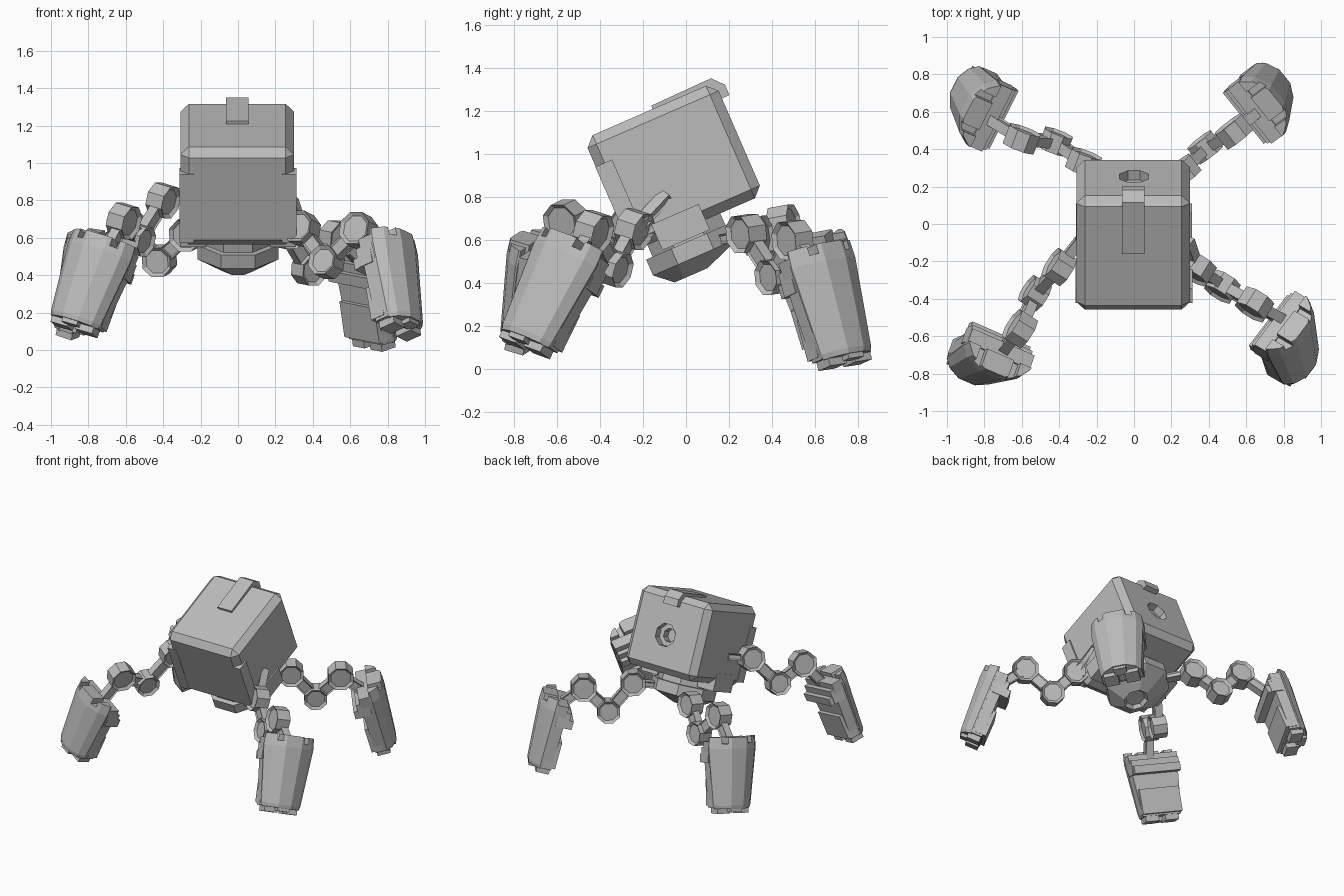
import bpy, bmesh, math
from mathutils import Matrix, Vector

old = bpy.data.objects.get("Cube")
if old:
    bpy.data.objects.remove(old, do_unlink=True)

grey = bpy.data.materials.new("plain grey")
grey.use_nodes = True
grey.diffuse_color = (0.5, 0.5, 0.5, 1)
grey.node_tree.nodes["Principled BSDF"].inputs["Base Color"].default_value = (0.5, 0.5, 0.5, 1)


def finish(name, bm, matrix):
    bmesh.ops.recalc_face_normals(bm, faces=bm.faces[:])
    mesh = bpy.data.meshes.new(name)
    bm.to_mesh(mesh)
    bm.free()
    mesh.materials.append(grey)
    ob = bpy.data.objects.new(name, mesh)
    bpy.context.scene.collection.objects.link(ob)
    ob.matrix_world = matrix
    return ob


def cut(ob, bm):
    """Subtract a solid given in the object's own space."""
    cutter = finish("cutter", bm, ob.matrix_world.copy())
    cutter.hide_render = True
    bpy.context.view_layer.update()
    mod = ob.modifiers.new("cut", 'BOOLEAN')
    mod.operation = 'DIFFERENCE'
    mod.object = cutter
    bpy.context.view_layer.objects.active = ob
    bpy.ops.object.modifier_apply(modifier="cut")
    bpy.data.objects.remove(cutter, do_unlink=True)


def loft(rings):
    """Skin a stack of equal rings and cap both ends."""
    bm = bmesh.new()
    loops = [[bm.verts.new(p) for p in ring] for ring in rings]
    n = len(loops[0])
    for a, b in zip(loops, loops[1:]):
        for i in range(n):
            j = (i + 1) % n
            bm.faces.new((a[i], a[j], b[j], b[i]))
    bm.faces.new(loops[0])
    bm.faces.new(loops[-1])
    bmesh.ops.recalc_face_normals(bm, faces=bm.faces[:])
    return bm


def box(x0, x1, y0, y1, z0, z1):
    rect = [(x0, y0), (x1, y0), (x1, y1), (x0, y1)]
    return loft([[(x, y, z) for x, y in rect] for z in (z0, z1)])


def octagon(radius):
    angles = [math.pi / 8 + i * math.pi / 4 for i in range(8)]
    return [(radius * math.cos(a), radius * math.sin(a)) for a in angles]


def frame(origin, z, x_hint):
    """Axes with z along the part and x as near the hint as possible."""
    z = z.normalized()
    x = (x_hint - x_hint.dot(z) * z).normalized()
    y = z.cross(x)
    m = Matrix((x, y, z)).transposed().to_4x4()
    m.translation = origin
    return m


def recess(bm, axis, inset, depth):
    faces = [f for f in bm.faces if abs(f.normal[axis]) > 0.9]
    bmesh.ops.inset_individual(bm, faces=faces, thickness=inset, depth=-depth)


# Tilted head box with a stepped socket in the back
tilt = Matrix.Rotation(math.radians(23.5), 4, 'X')
bm = box(-0.308, 0.3, -0.01, 0.655, 0.6, 1.17)
bmesh.ops.bevel(bm, geom=bm.edges[:], offset=0.045, segments=1, affect='EDGES', profile=0.5)
head = finish("head_box", bm, tilt)
steps = [(0.085, 0.75), (0.085, 0.6), (0.05, 0.6), (0.05, 0.54)]
cut(head, loft([[(x, y, z + 0.87) for x, z in octagon(r)] for r, y in steps]))

# Clip over the top rear edge
clip = [(0.34, 1.15), (0.34, 1.187), (0.645, 1.193), (0.693, 1.14), (0.693, 1.087), (0.6, 1.087)]
finish("top_clip", loft([[(x, y, z) for y, z in clip] for x in (-0.064, 0.056)]), tilt)

# Cheek blocks and pelvis shoulders
for side, s in (("left", 1), ("right", -1)):
    finish(side + "_cheek_block", box(s * 0.235, s * 0.312, -0.012, 0.073, 0.63, 1.03), tilt)
    finish(side + "_pelvis_shoulder", box(s * 0.17, s * 0.31, 0.12, 0.36, 0.55, 0.68), tilt)

# Octagonal pelvis with a tapered underside
pelvis = [(0.2, 0.25, 0.63), (0.2, 0.25, 0.54), (0.235, 0.25, 0.54),
          (0.235, 0.25, 0.46), (0.09, 0.195, 0.39)]
bm = loft([[(x, y + c, z) for x, y in octagon(r)] for r, c, z in pelvis])
under = [f for f in bm.faces if len(f.verts) == 8 and f.calc_center_median().z < 0.4]
bmesh.ops.inset_individual(bm, faces=under, thickness=0.02, depth=-0.025)
finish("pelvis", bm, tilt)


def joint(name, centre, axis, radius):
    bm = loft([[(x, y, z) for x, y in octagon(radius)] for z in (-0.052, 0.052)])
    recess(bm, 2, 0.02, 0.016)
    finish(name, bm, frame(centre, axis, Vector((0, 0, 1))))


def link(name, a, b, axis, width):
    bm = box(-0.028, 0.028, -width / 2, width / 2, 0, (b - a).length)
    recess(bm, 0, 0.012, 0.008)
    finish(name, bm, frame(a, b - a, axis))


# Foot cross-section: flat inner side, faceted outer side
half = [(0.19, 0.02), (0.19, 0.03), (0.15, 0.085), (0.06, 0.13)]
section = half + [(-x, y) for x, y in reversed(half)]


def foot(name, m, length):
    # Outer shell, notched at the rim
    rings = [[(x * k, y * k, z) for x, y in section]
             for k, z in ((0.74, 0.035), (0.79, 0.06), (1, length * 0.85), (0.97, length))]
    shell = finish(name + "_shell", loft(rings), m)
    for x in (-0.1, 0.1):
        cut(shell, box(x - 0.02, x + 0.02, -0.1, 0.2, length - 0.045, length + 0.1))
    # Tapered core and slabs stepping down and inward
    core = [[(sx * w, y, z) for sx, y in ((-1, -0.06), (1, -0.06), (1, 0.022), (-1, 0.022))]
            for w, z in ((0.145, 0.04), (0.187, length * 0.94))]
    finish(name + "_core", loft(core), m)
    for part, w, y, z0, z1 in (("step", 0.18, -0.09, 0.66, 0.86), ("collar", 0.175, -0.12, 0.66, 0.77),
                               ("lower", 0.15, -0.085, 0.1, 0.45)):
        finish(name + "_" + part + "_slab", box(-w, w, y, 0, z0 * length, z1 * length), m)
    # Toes under the sole
    for i, x in enumerate((-0.075, 0.075)):
        finish(f"{name}_toe_{i + 1}", box(x - 0.05, x + 0.05, -0.055, 0.04, 0, 0.06), m)
    finish(name + "_front_toe", box(-0.045, 0.045, 0.02, 0.088, 0.012, 0.06), m)


# Each leg: hip, three joints, foot top, foot bottom
legs = {
    "front_left": [(0.29, -0.09, 0.81), (0.34, -0.24, 0.65), (0.473, -0.335, 0.47),
                   (0.645, -0.43, 0.64), (0.795, -0.515, 0.59), (0.875, -0.755, 0.1)],
    "back_left": [(0.14, 0.16, 0.6), (0.26, 0.28, 0.63), (0.38, 0.41, 0.43),
                  (0.535, 0.495, 0.6), (0.66, 0.6, 0.56), (0.735, 0.745, 0.02)],
    "front_right": [(-0.29, -0.09, 0.84), (-0.4, -0.23, 0.8), (-0.53, -0.37, 0.59),
                    (-0.61, -0.56, 0.69), (-0.705, -0.68, 0.59), (-0.88, -0.76, 0.11)],
    "back_right": [(-0.14, 0.16, 0.6), (-0.27, 0.33, 0.62), (-0.42, 0.44, 0.477),
                   (-0.6, 0.455, 0.67), (-0.775, 0.565, 0.6), (-0.885, 0.72, 0.09)],
}
outward = {"front_left": (0.86, -0.51), "back_left": (0.8, 0.6),
           "front_right": (-0.33, -0.94), "back_right": (-0.92, 0.4)}

for name, points in legs.items():
    hip, upper, knee, ankle, top, bottom = [Vector(p) for p in points]
    ox, oy = outward[name]
    foot_frame = frame(bottom, top - bottom, Vector((oy, -ox, 0)))
    foot(name + "_foot", foot_frame, (top - bottom).length)
    # Joint pins lean with the foot
    span = ankle - upper
    axis = Vector((span.y, -span.x, 0)).normalized()
    axis.z = foot_frame.col[0].z
    axis.normalize()
    for part, p, r in (("upper", upper, 0.092), ("knee", knee, 0.086), ("ankle", ankle, 0.095)):
        joint(f"{name}_{part}_joint", p, axis, r)
    link(name + "_hip_arm", hip, upper, axis, 0.045)
    link(name + "_thigh", upper, knee, axis, 0.08)
    link(name + "_shin", knee, ankle, axis, 0.08)
    link(name + "_foot_arm", ankle, top - Vector((0, 0, 0.08)), axis, 0.07)
